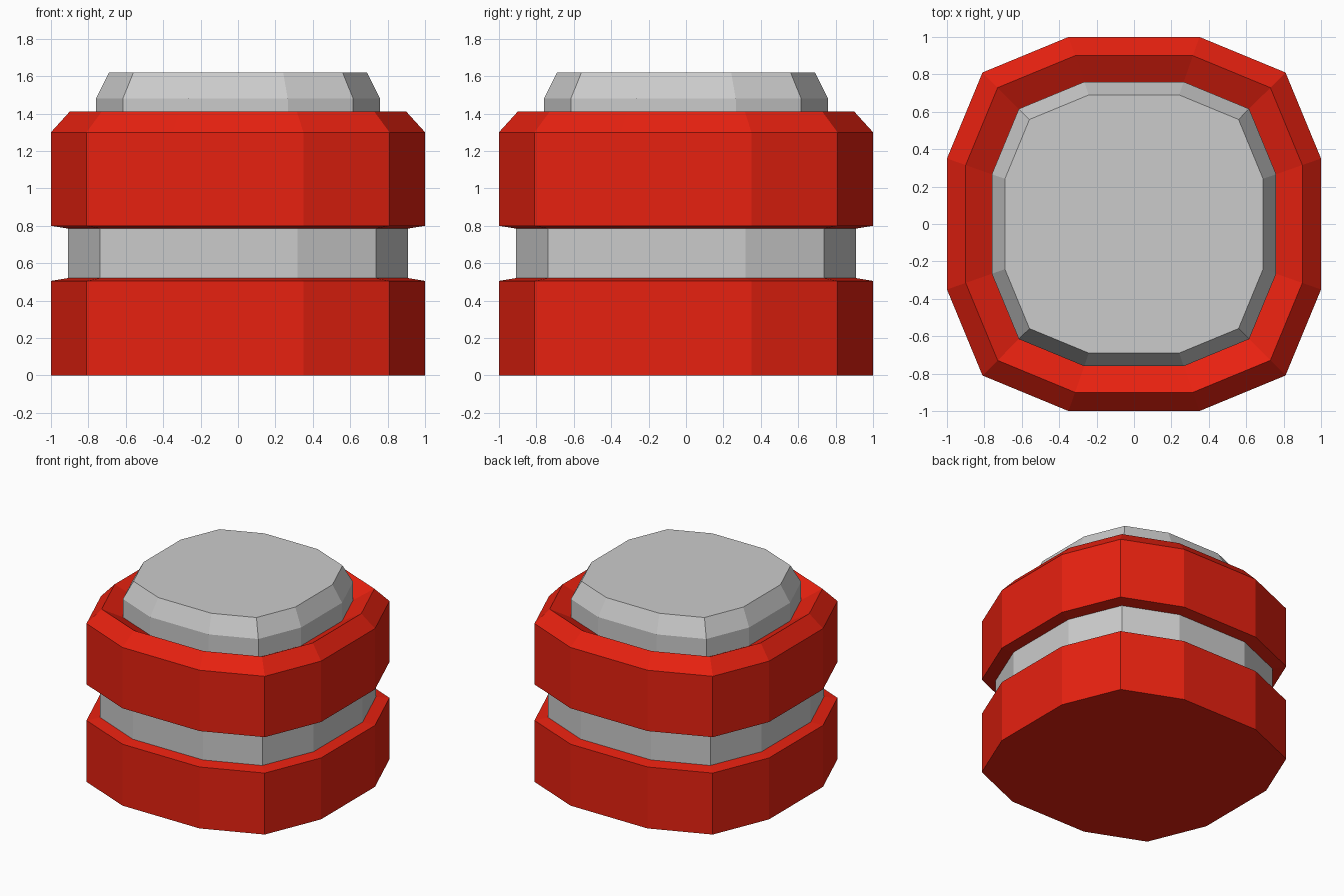
import bpy, bmesh

if "Cube" in bpy.data.objects:
    bpy.data.objects.remove(bpy.data.objects["Cube"])

# Rounded-square twelve-sided outline, built by mirroring one quarter
QUARTER = [(1.0, 0.35), (0.81, 0.81), (0.35, 1.0)]
OUTLINE = (QUARTER + [(-x, y) for x, y in reversed(QUARTER)]
           + [(-x, -y) for x, y in QUARTER]
           + [(x, -y) for x, y in reversed(QUARTER)])

red = bpy.data.materials.new("red")
red.diffuse_color = (0.8, 0.015, 0.005, 1)
red.use_nodes = True
red.node_tree.nodes["Principled BSDF"].inputs["Base Color"].default_value = red.diffuse_color


def stack(name, profile, material=None, bottom=False, top=False):
    """Skin scaled copies of the outline through (scale, z) profile points."""
    bm = bmesh.new()
    rings = [[bm.verts.new((x * s, y * s, z)) for x, y in OUTLINE]
             for s, z in profile]
    n = len(OUTLINE)
    for low, high in zip(rings, rings[1:]):
        for i in range(n):
            j = (i + 1) % n
            bm.faces.new((low[i], low[j], high[j], high[i]))
    if bottom:
        bm.faces.new(rings[0][::-1])
    if top:
        bm.faces.new(rings[-1])
    mesh = bpy.data.meshes.new(name)
    bm.to_mesh(mesh)
    bm.free()
    obj = bpy.data.objects.new(name, mesh)
    bpy.context.collection.objects.link(obj)
    if material:
        mesh.materials.append(material)
    return obj


# Lower red drum with a shallow lip
stack("lower_drum", [(1, 0), (1, 0.505), (0.91, 0.52)], red, bottom=True)
# Recessed grey band between the drums
stack("middle_band", [(0.91, 0.52), (0.91, 0.785)])
# Upper red drum, bevelled outward and dished inward at the top
stack("upper_drum", [(0.91, 0.785), (1, 0.8), (1, 1.3), (0.9, 1.41), (0.76, 1.33)], red)
# Grey cap with a tapered rim
stack("top_cap", [(0.76, 1.33), (0.76, 1.48), (0.69, 1.62)], top=True)
